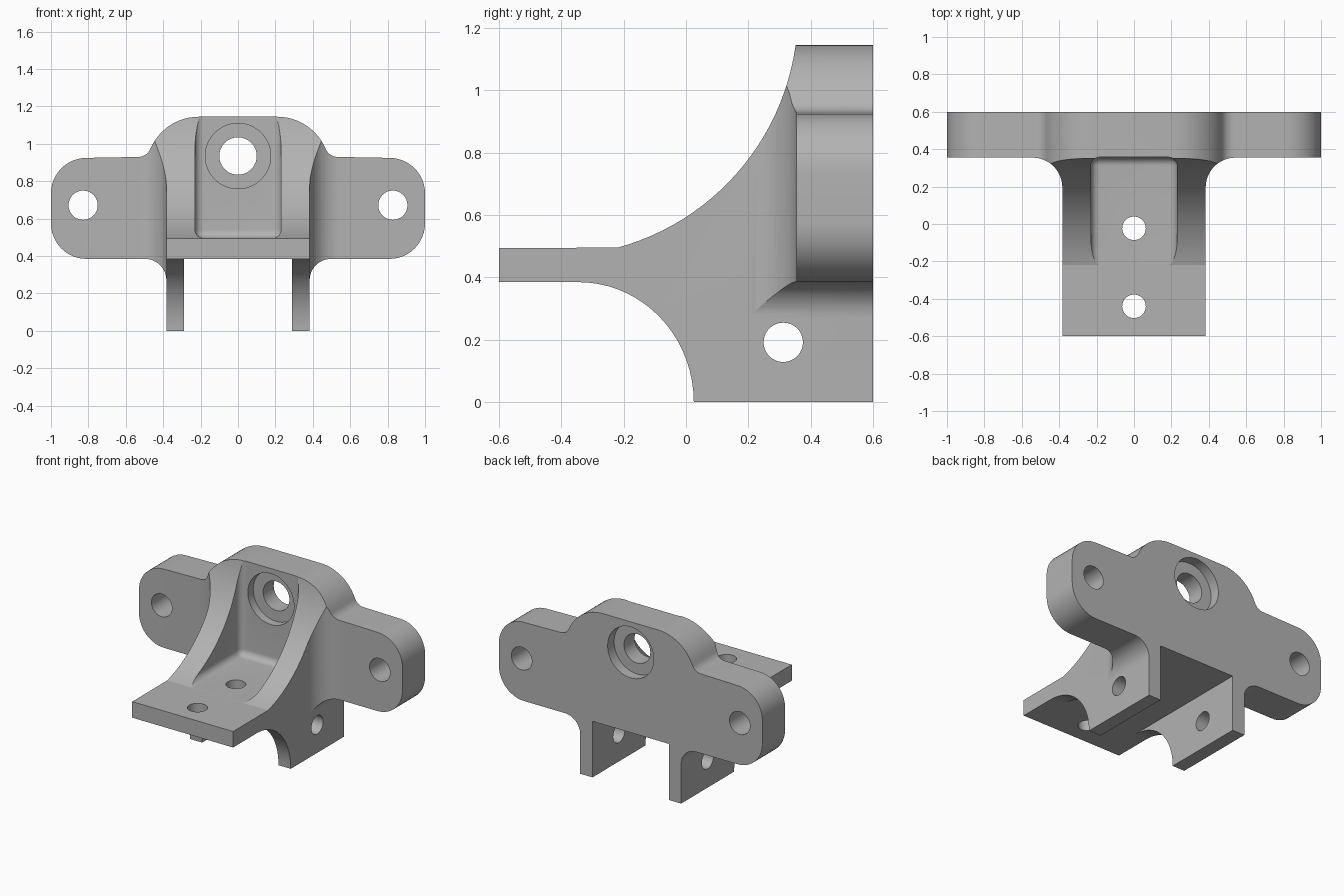
import bpy
import bmesh
from math import cos, sin, radians, degrees, atan2
from mathutils import Vector, Matrix

cube = bpy.data.objects.get("Cube")
if cube:
    bpy.data.objects.remove(cube, do_unlink=True)


def arc(cx, cy, r, start, end, ry=None, n=12):
    """Points along an arc, angles in degrees."""
    ry = ry or r
    steps = [radians(start + (end - start) * i / n) for i in range(n + 1)]
    return [(cx + r * cos(a), cy + ry * sin(a)) for a in steps]


def mirrored(half):
    """Close a half outline by mirroring it across the first axis."""
    return half + [(-x, y) for x, y in reversed(half)]


def add_mesh(name, bm):
    bmesh.ops.recalc_face_normals(bm, faces=bm.faces)
    mesh = bpy.data.meshes.new(name)
    bm.to_mesh(mesh)
    bm.free()
    obj = bpy.data.objects.new(name, mesh)
    bpy.context.collection.objects.link(obj)
    return obj


def extrude(name, outline, place, low, high):
    """Extrude an outline; place(u, v, w) maps it into space."""
    bm = bmesh.new()
    face = bm.faces.new([bm.verts.new(place(u, v, low)) for u, v in outline])
    new = bmesh.ops.extrude_face_region(bm, geom=[face])["geom"]
    moved = [g for g in new if isinstance(g, bmesh.types.BMVert)]
    shift = Vector(place(0, 0, high)) - Vector(place(0, 0, low))
    bmesh.ops.translate(bm, verts=moved, vec=shift)
    return add_mesh(name, bm)


def combine(target, tool, operation):
    mod = target.modifiers.new("cut", "BOOLEAN")
    mod.operation, mod.solver, mod.object = operation, "EXACT", tool
    bpy.context.view_layer.objects.active = target
    bpy.ops.object.modifier_apply(modifier=mod.name)
    bpy.data.objects.remove(tool, do_unlink=True)


def drill(target, axis, centre, radius, depth):
    bm = bmesh.new()
    bmesh.ops.create_cone(bm, cap_ends=True, segments=48, radius1=radius,
                          radius2=radius, depth=depth)
    turn = Vector((0, 0, 1)).rotation_difference(Vector(axis)).to_matrix().to_4x4()
    bm.transform(Matrix.Translation(centre) @ turn)
    combine(target, add_mesh("hole_cutter", bm), "DIFFERENCE")


X, Y, Z = (1, 0, 0), (0, 1, 0), (0, 0, 1)
HALF, FLOOR, TOP = 0.383, 0.385, 1.145

# Front outline: raised centre, two wings and two legs
half = [(0.21, TOP)]
half += arc(0.21, 0.865, 0.28, 90, 22.7)
half += arc(0.533, 1.0, 0.07, 202.7, 270)[1:]
half += arc(0.81, 0.735, 0.19, 90, 0)
half += arc(0.81, 0.575, 0.19, 0, -90)
half += arc(HALF + 0.115, 0.27, 0.115, 90, 180)
half += [(HALF, 0), (0.29, 0), (0.29, FLOOR)]
body = extrude("bracket_body", mirrored(half[1:]),
               lambda u, v, w: (u, w, v), -0.7, 0.7)

# Side outline: thin shelf, swept gusset and curved leg front
cy, cz, r = -0.426, 1.253, 0.785
start = degrees(atan2(0.495 - cz, -0.22 - cy))
end = degrees(atan2(TOP - cz, 0.352 - cy))
side = [(-0.6, FLOOR), (-0.6, 0.495)]
side += arc(cy, cz, r, start, end, n=24)
side += [(0.36, 1.3), (0.6, 1.3), (0.6, -0.1), (0.025, -0.1)]
side += arc(-0.345, 0, 0.37, 0, 90, ry=FLOOR, n=18)
combine(body, extrude("side_shape", side, lambda u, v, w: (w, u, v), -1.1, 1.1),
        "INTERSECT")

# Plan outline: narrow shelf filleted into the wide back plate
plan = [(HALF, -0.7)]
plan += arc(HALF + 0.16, 0.195, 0.16, 180, 90)
plan += [(1.1, 0.355), (1.1, 0.7)]
combine(body, extrude("plan_shape", mirrored(plan),
                      lambda u, v, w: (u, v, w), -0.2, 1.4), "INTERSECT")

# Rounded pocket between the two gussets
bm = bmesh.new()
bmesh.ops.create_cube(bm, size=1)
low, high = Vector((-0.23, -0.9, 0.496)), Vector((0.23, 0.357, 1.5))
bmesh.ops.scale(bm, verts=bm.verts, vec=high - low)
bmesh.ops.translate(bm, verts=bm.verts, vec=(low + high) / 2)
bmesh.ops.bevel(bm, geom=bm.edges[:], offset=0.045, segments=10,
                profile=0.5, affect="EDGES")
combine(body, add_mesh("pocket_cutter", bm), "DIFFERENCE")

# Main bore with a shallow recess at each end
drill(body, Y, (0, 0.5, 0.935), 0.1, 0.6)
drill(body, Y, (0, 0.36, 0.935), 0.175, 0.11)
drill(body, Y, (0, 0.6, 0.935), 0.175, 0.14)

# Wing, leg and shelf holes
for s in (-1, 1):
    drill(body, Y, (s * 0.828, 0.5, 0.672), 0.078, 0.8)
    drill(body, X, (s * 0.335, 0.312, 0.192), 0.063, 0.3)
for y in (-0.023, -0.44):
    drill(body, Z, (0, y, 0.44), 0.063, 0.3)

# Plain grey metal
grey = bpy.data.materials.new("grey_metal")
grey.use_nodes = True
colour = (0.45, 0.45, 0.45, 1)
grey.diffuse_color = colour
grey.node_tree.nodes["Principled BSDF"].inputs["Base Color"].default_value = colour
body.data.materials.clear()
body.data.materials.append(grey)
for poly in body.data.polygons:
    poly.material_index = 0

bpy.ops.object.select_all(action="DESELECT")
body.select_set(True)
bpy.context.view_layer.objects.active = body
bpy.ops.object.shade_smooth_by_angle(angle=radians(13))
